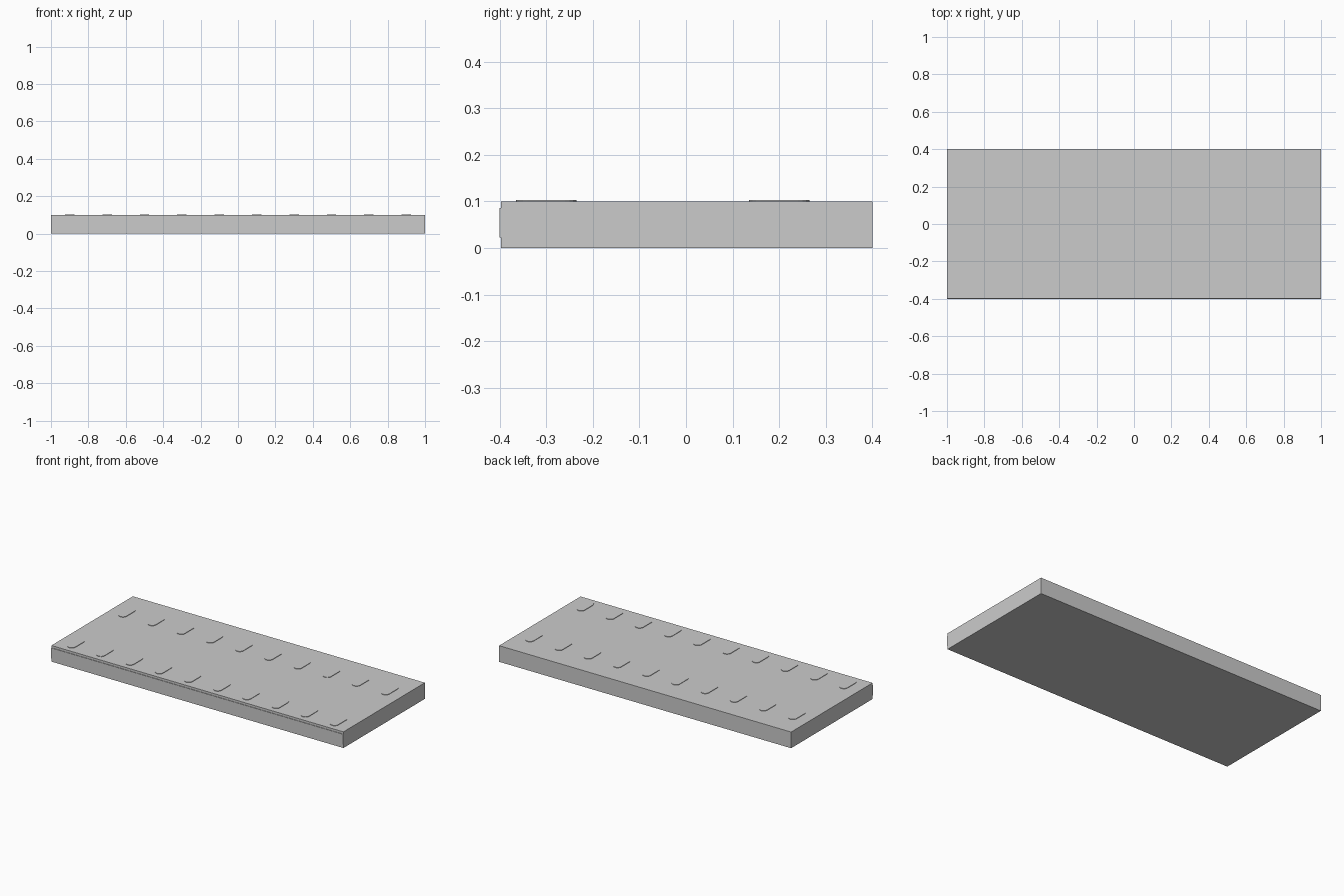
import bpy, bmesh, math

if "Cube" in bpy.data.objects:
    bpy.data.objects.remove(bpy.data.objects["Cube"])


def box(name, x0, x1, y0, y1, z0, z1):
    bm = bmesh.new()
    bmesh.ops.create_cube(bm, size=1)
    for v in bm.verts:
        v.co.x = x0 if v.co.x < 0 else x1
        v.co.y = y0 if v.co.y < 0 else y1
        v.co.z = z0 if v.co.z < 0 else z1
    return finish(name, bm)


def finish(name, bm):
    mesh = bpy.data.meshes.new(name)
    bm.to_mesh(mesh)
    bm.free()
    ob = bpy.data.objects.new(name, mesh)
    bpy.context.collection.objects.link(ob)
    return ob


def slot_pad(name, x, y, width=0.05, length=0.13, z0=0.099, z1=0.103, seg=8):
    # rounded-end pad running along y
    r = width / 2
    half = length / 2 - r
    bm = bmesh.new()
    pts = []
    for side, start in ((1, 0), (-1, math.pi)):
        for i in range(seg + 1):
            a = start + math.pi * i / seg
            pts.append((x + r * math.cos(a), y + side * half + r * math.sin(a), z0))
    face = bm.faces.new([bm.verts.new(p) for p in pts])
    ext = bmesh.ops.extrude_face_region(bm, geom=[face])
    for v in ext["geom"]:
        if isinstance(v, bmesh.types.BMVert):
            v.co.z = z1
    bmesh.ops.recalc_face_normals(bm, faces=bm.faces[:])
    return finish(name, bm)


# Main slab and the thin raised band on its front edge
slab = box("platform_slab", -1, 1, -0.397, 0.4, 0, 0.1)
band = box("front_edge_band", -1, 1, -0.4, -0.396, 0.022, 0.086)

# Lighter shade for the raised parts
light = bpy.data.materials.new("light_grey")
light.diffuse_color = (0.9, 0.9, 0.9, 1)
light.use_nodes = True
light.node_tree.nodes["Principled BSDF"].inputs["Base Color"].default_value = light.diffuse_color
band.data.materials.append(light)

# Two rows of ten rounded pads on top
for row, y in (("front", -0.3), ("back", 0.2)):
    for i in range(10):
        pad = slot_pad(f"{row}_pad_{i + 1}", -0.9 + 0.2 * i, y)
        pad.data.materials.append(light)
